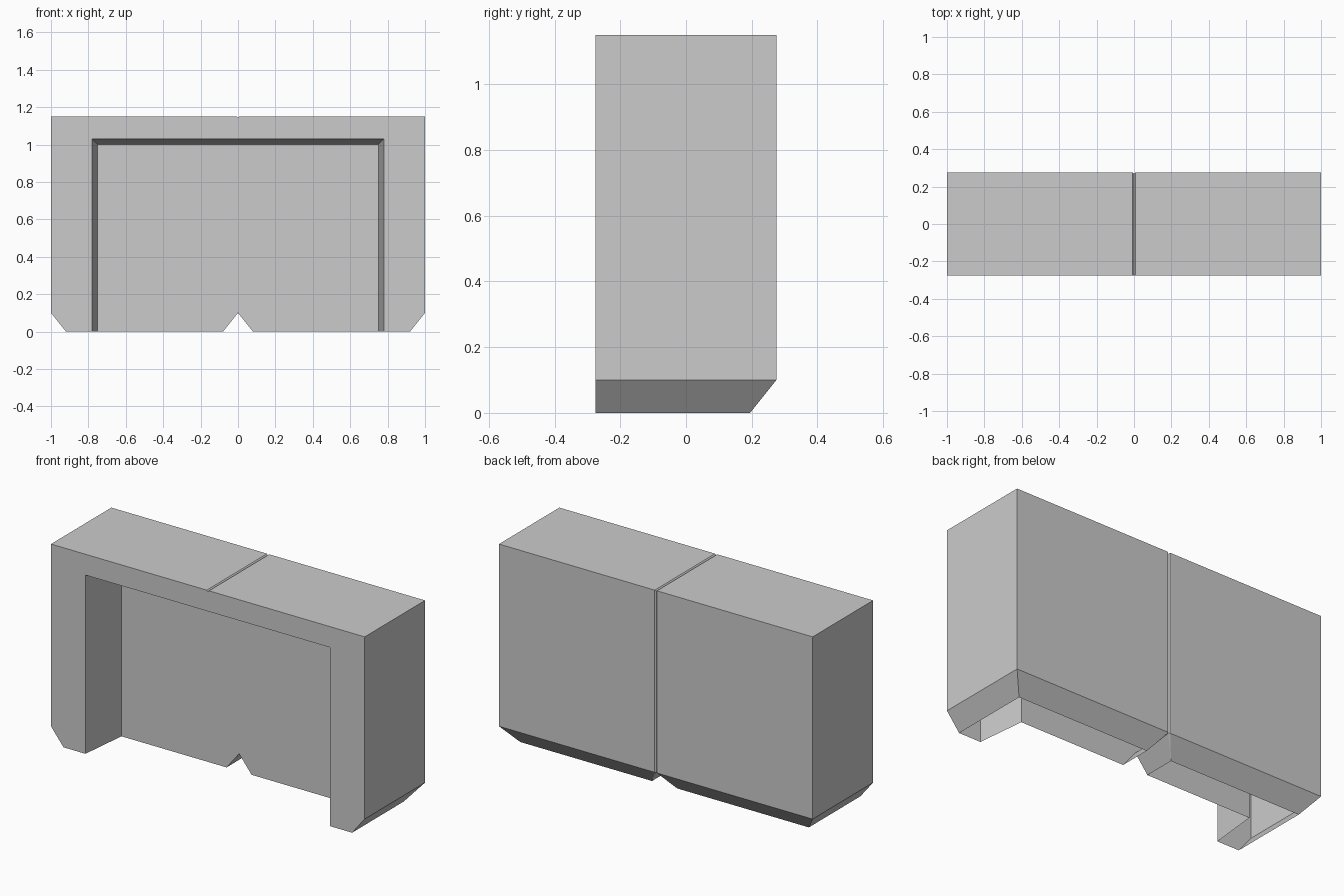
import bpy, bmesh

cube = bpy.data.objects.get("Cube")
if cube:
    bpy.data.objects.remove(cube, do_unlink=True)

# Main dimensions of the hollow cover
side, back, front, top = 1.0, 0.275, -0.275, 1.15
hem = 0.1                      # height of the slanted lower edge
inset = 0.08                   # how far the lower edge slants in
groove = 0.007                 # centre groove half width and depth
open_x, open_z = 0.78, 1.03    # recess opening at the front
deep_x, deep_z, deep_y = 0.75, 1.0, 0.01   # recess end
foot_x, foot_y = side - inset, back - inset

gray = bpy.data.materials.new("light_gray")
gray.use_nodes = True
color = (0.6, 0.6, 0.6, 1)
gray.diffuse_color = color
gray.node_tree.nodes["Principled BSDF"].inputs["Base Color"].default_value = color

bm = bmesh.new()


def face(*points):
    bm.faces.new([bm.verts.new(p) for p in points])


# Corner points shared by several panels
hem_front, hem_back = (side, front, hem), (side, back, hem)
top_front, top_back = (side, front, top), (side, back, top)
foot_front, foot_back = (foot_x, front, 0), (foot_x, foot_y, 0)
lip_front, lip_back = (groove, front, top), (groove, back, top)
lip_low = (groove, back, hem)
seam_front = (0, front, top - groove)
seam_back = (0, back - groove, top - groove)
seam_low = (0, back - groove, hem)
notch_back, notch_deep, notch_peak = (inset, foot_y, 0), (inset, deep_y, 0), (0, deep_y, hem)
mouth_low, mouth_top, mouth_mid = (open_x, front, 0), (open_x, front, open_z), (0, front, open_z)
deep_low, deep_top, deep_mid = (deep_x, deep_y, 0), (deep_x, deep_y, deep_z), (0, deep_y, deep_z)

# Outer panels: front frame, side, back and top
face(mouth_mid, mouth_top, mouth_low, foot_front, hem_front, top_front, lip_front, seam_front)
face(hem_front, hem_back, top_back, top_front)
face(lip_low, lip_back, top_back, hem_back)
face(lip_front, top_front, top_back, lip_back)

# Slanted lower edges and the centre notch
face(hem_front, foot_front, foot_back, hem_back)
face(lip_low, hem_back, foot_back, notch_back)
face(seam_low, lip_low, notch_back)
face(seam_low, notch_back, notch_deep, notch_peak)

# Recess: end wall, side wall and ceiling
face(notch_peak, notch_deep, deep_low, deep_top, deep_mid)
face(deep_low, mouth_low, mouth_top, deep_top)
face(deep_mid, deep_top, mouth_top, mouth_mid)

# Centre groove along the top and down the back
face(seam_front, lip_front, lip_back, seam_back)
face(seam_back, lip_back, lip_low, seam_low)

bmesh.ops.remove_doubles(bm, verts=bm.verts[:], dist=0.0001)
bmesh.ops.recalc_face_normals(bm, faces=bm.faces[:])
# Keep the outer side panel pointing outwards
bm.normal_update()
outer = max(bm.faces, key=lambda f: f.calc_center_median().x)
if outer.normal.x < 0:
    bmesh.ops.reverse_faces(bm, faces=bm.faces[:])

mesh = bpy.data.meshes.new("hollow_cover")
bm.to_mesh(mesh)
bm.free()
mesh.materials.append(gray)
cover = bpy.data.objects.new("hollow_cover", mesh)
bpy.context.collection.objects.link(cover)
mirror = cover.modifiers.new("mirror", "MIRROR")
mirror.use_axis[0] = True
mirror.use_clip = True
